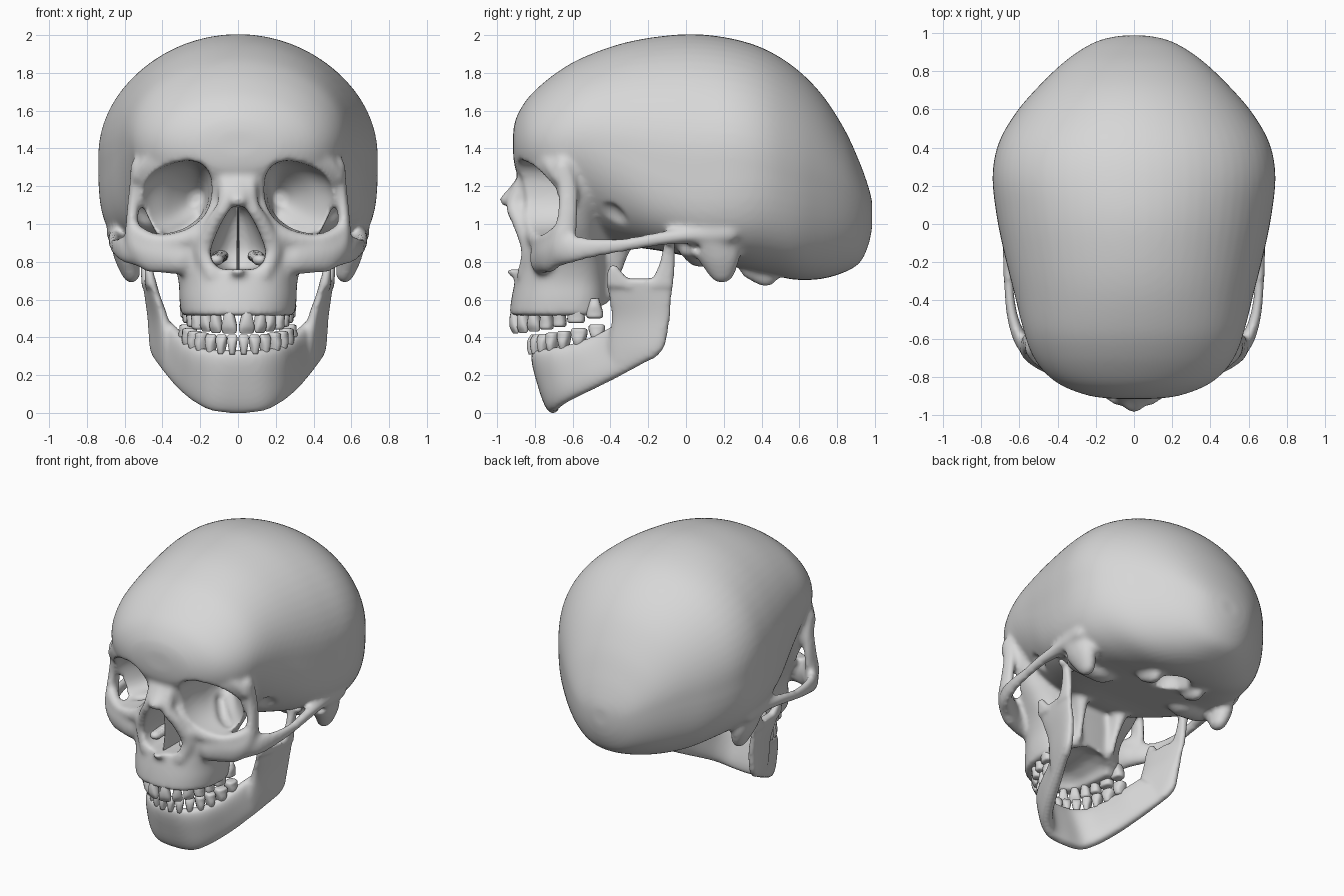
import bpy, bmesh, math
from mathutils import Vector, Matrix

cube = bpy.data.objects.get("Cube")
if cube:
    bpy.data.objects.remove(cube, do_unlink=True)

bone = bpy.data.materials.new("bone_grey")
bone.use_nodes = True
bone.diffuse_color = (0.68, 0.68, 0.68, 1)
for node in bone.node_tree.nodes:
    if node.type == 'BSDF_PRINCIPLED':
        node.inputs["Base Color"].default_value = bone.diffuse_color


# ---------- helpers ----------
def spline(keys, steps=6):
    """Resample tuples with a Catmull-Rom curve."""
    out, last = [], len(keys) - 1
    for i in range(last):
        quad = (keys[max(i - 1, 0)], keys[i], keys[i + 1], keys[min(i + 2, last)])
        for k in range(steps):
            t = k / steps
            out.append(tuple(
                b + 0.5 * t * (c - a + t * (2 * a - 5 * b + 4 * c - d + t * (3 * (b - c) + d - a)))
                for a, b, c, d in zip(*quad)))
    return out + [tuple(keys[-1])]


def power(value, n):
    return math.copysign(abs(value) ** (2 / n), value)


def ring(center, side, up, down, n_up=2, n_down=2, count=64):
    """Superellipse outline with different upper and lower halves."""
    points = []
    for k in range(count):
        angle = math.tau * k / count
        c, s = math.cos(angle), math.sin(angle)
        n = n_up if s > 0 else n_down
        points.append(center + side * power(c, n) + (up if s > 0 else down) * abs(power(s, n)))
    return points


def loft(bm, rings):
    loops = [[bm.verts.new(p) for p in points] for points in rings]
    for a, b in zip(loops, loops[1:]):
        for k in range(len(a)):
            j = (k + 1) % len(a)
            bm.faces.new((a[k], a[j], b[j], b[k]))
    bm.faces.new(loops[0])
    bm.faces.new(loops[-1])


def sides(keys):
    return (1,) if all(key[0] == 0 for key in keys) else (1, -1)


def chain(bm, *keys):
    """Rounded strand of ellipsoids (x, y, z, rx, ry, rz), mirrored."""
    for s in sides(keys):
        for x, y, z, *radii in spline(keys, 8):
            place = Matrix.Translation((s * x, y, z)) @ Matrix.Diagonal((*radii, 1))
            bmesh.ops.create_icosphere(bm, subdivisions=2, radius=1, matrix=place)


def stack(bm, keys, middle, n=2.3):
    """Horizontal outlines (z, half width, front y, back y)."""
    rings = []
    for z, half, front, back in spline(keys):
        rings.append(ring(Vector((0, middle, z)), Vector((half, 0, 0)),
                          Vector((0, back - middle, 0)), Vector((0, front - middle, 0)), n + .4, n))
    loft(bm, rings)


def ribbon(bm, keys, mirror=True):
    """Plate between two edge curves: (edge a xyz, edge b xyz, half thickness)."""
    for s in (1, -1) if mirror else (1,):
        path = [(Vector((s * k[0], k[1], k[2])), Vector((s * k[3], k[4], k[5])), k[6])
                for k in spline(keys)]
        mids = [(a + b) / 2 for a, b, _ in path]
        rings = []
        for i, (a, b, thick) in enumerate(path):
            along = mids[min(i + 1, len(mids) - 1)] - mids[max(i - 1, 0)]
            half = (a - b) / 2
            normal = half.cross(along).normalized()
            rings.append(ring(mids[i], normal * thick, half, -half, 3, 3))
        loft(bm, rings)


def finish(bm, name):
    bmesh.ops.recalc_face_normals(bm, faces=bm.faces[:])
    mesh = bpy.data.meshes.new(name)
    bm.to_mesh(mesh)
    bm.free()
    mesh.materials.append(bone)
    mesh.shade_smooth()
    obj = bpy.data.objects.new(name, mesh)
    bpy.context.scene.collection.objects.link(obj)
    return obj


def remesh(obj, size=0.015):
    mod = obj.modifiers.new("fuse", 'REMESH')
    mod.mode, mod.voxel_size, mod.use_smooth_shade = 'VOXEL', size, True


def soften(obj, repeats):
    mod = obj.modifiers.new("soften", 'SMOOTH')
    mod.factor, mod.iterations = 0.5, repeats


def bake(obj):
    graph = bpy.context.evaluated_depsgraph_get()
    mesh = bpy.data.meshes.new_from_object(obj.evaluated_get(graph))
    obj.modifiers.clear()
    obj.data = mesh
    mesh.materials.clear()
    mesh.materials.append(bone)
    mesh.shade_smooth()


# ---------- braincase: y, half width, widest z, top z, bottom z, lower roundness ----------
skull = bmesh.new()
case = [(-.915, .1, 1.43, 1.49, 1.36, 2), (-.9, .23, 1.42, 1.56, 1.28, 2),
        (-.85, .37, 1.42, 1.65, 1.2, 2), (-.78, .465, 1.42, 1.725, 1.1, 2),
        (-.68, .535, 1.43, 1.805, 1, 2), (-.55, .58, 1.45, 1.88, .95, 2),
        (-.35, .63, 1.42, 1.953, .89, 2.6), (-.15, .68, 1.38, 1.992, .86, 3.6),
        (.05, .72, 1.36, 2.005, .82, 4), (.25, .74, 1.36, 1.98, .78, 3.6),
        (.42, .71, 1.33, 1.925, .735, 3), (.58, .62, 1.28, 1.825, .705, 2.8),
        (.72, .5, 1.24, 1.685, .71, 2.6), (.84, .375, 1.18, 1.5, .745, 2.4),
        (.92, .265, 1.12, 1.325, .795, 2.2), (.965, .17, 1.08, 1.2, .885, 2), (.986, .07, 1.06, 1.12, .98, 2)]
loft(skull, [ring(Vector((0, y, mid)), Vector((w, 0, 0)), Vector((0, 0, top - mid)),
                  Vector((0, 0, low - mid)), 2, n) for y, w, mid, top, low, n in spline(case, 5)])

# upper jaw and middle face
stack(skull, [(.515, .3, -.935, -.42), (.6, .31, -.925, -.41), (.7, .315, -.905, -.41),
              (.8, .345, -.88, -.41), (.9, .4, -.87, -.42), (1, .46, -.86, -.42),
              (1.15, .52, -.85, -.4), (1.3, .53, -.885, -.36), (1.4, .5, -.89, -.36)], -.615)
# brow, lower orbit rim, cheekbone with its upright, and cheek arch
chain(skull, (.04, -.85, 1.34, .05, .05, .05), (.2, -.845, 1.37, .05, .05, .05),
      (.35, -.785, 1.36, .05, .045, .045), (.47, -.72, 1.32, .04, .045, .045),
      (.535, -.665, 1.25, .03, .05, .04))
chain(skull, (.2, -.82, .94, .04, .04, .04), (.33, -.78, .91, .045, .04, .045),
      (.46, -.73, .92, .04, .04, .04), (.55, -.66, .96, .04, .05, .05))
chain(skull, (.3, -.77, .82, .08, .06, .09), (.4, -.745, .84, .07, .055, .105),
      (.48, -.71, .85, .06, .055, .105), (.555, -.655, .9, .04, .065, .08),
      (.56, -.63, 1.03, .034, .06, .05), (.548, -.625, 1.17, .032, .055, .05),
      (.54, -.65, 1.3, .03, .05, .05))
chain(skull, (.52, -.68, .855, .045, .06, .085), (.595, -.6, .865, .036, .05, .075),
      (.637, -.48, .875, .03, .04, .055), (.655, -.32, .89, .029, .04, .04),
      (.655, -.15, .92, .036, .04, .04), (.64, .02, .94, .05, .05, .045), (.66, .22, .95, .04, .06, .05))
# nose bridge, its side walls and the spine below it
chain(skull, (0, -.82, 1.3, .08, .045, .05), (0, -.855, 1.22, .075, .05, .05),
      (0, -.9, 1.16, .075, .05, .05), (0, -.94, 1.125, .06, .05, .038))
chain(skull, (.06, -.85, 1.24, .05, .045, .04), (.07, -.905, 1.1, .042, .05, .05),
      (.13, -.875, 1, .045, .045, .04), (.18, -.835, .86, .05, .04, .05), (.13, -.85, .73, .05, .05, .04))
chain(skull, (0, -.84, .73, .06, .06, .045), (0, -.91, .75, .04, .045, .03))
# mastoids, rear condyles and winged plates under the base
chain(skull, (.61, .12, .95, .08, .13, .08), (.59, .17, .84, .07, .12, .08), (.565, .19, .74, .05, .07, .055))
chain(skull, (.5, .04, .86, .1, .08, .05), (.35, .08, .82, .1, .08, .05))
chain(skull, (.19, .36, .76, .05, .08, .06), (.18, .42, .72, .045, .07, .055))
chain(skull, (.14, -.42, .63, .03, .05, .04), (.15, -.39, .76, .03, .06, .05), (.17, -.35, .92, .06, .08, .05))
skull = finish(skull, "cranium_and_upper_face")

# ---------- openings ----------
holes = bmesh.new()
orbit = [(-1.02, .355, .215, .19), (-.82, .338, .2, .187), (-.66, .326, .175, .17),
         (-.54, .27, .11, .12), (-.42, .22, .04, .04)]
for s in (1, -1):
    loft(holes, [ring(Vector((s * x, y, 1.136)), Vector((w, 0, s * -.25 * w)), Vector((0, 0, h)),
                      Vector((0, 0, -h)), 2.4, 2.4) for y, x, w, h in spline(orbit)])
stack(holes, [(.76, .09, -1.1, -.62), (.8, .135, -1.1, -.6), (.86, .145, -1.1, -.58),
              (.96, .11, -1.1, -.6), (1.05, .065, -1.1, -.64), (1.095, .03, -1.1, -.7)], -.84, 2)
# orbit fissure, temple hollow, ear canal
chain(holes, (.21, -.5, 1.05, .03, .04, .03), (.29, -.58, .985, .035, .05, .03), (.37, -.64, .965, .03, .04, .025))
chain(holes, (.515, -.44, .82, .085, .12, .16), (.525, -.42, .98, .08, .12, .14))
chain(holes, (.74, .05, .87, .06, .03, .03), (.64, .05, .87, .06, .03, .03))
# palate, rise behind the last molars, spinal opening
chain(holes, (0, -.72, .5, .18, .16, .11), (0, -.52, .5, .2, .18, .13))
chain(holes, (.1, -.4, .45, .25, .13, .13), (.3, -.4, .45, .15, .13, .13))
chain(holes, (0, .38, .7, .12, .15, .1), (0, .37, .82, .11, .14, .1))
holes = finish(holes, "opening_cutter")
holes.hide_render = True
remesh(holes, 0.0137)

remesh(skull)
cut = skull.modifiers.new("openings", 'BOOLEAN')
cut.operation, cut.solver, cut.object = 'DIFFERENCE', 'EXACT', holes
remesh(skull, 0.0145)
soften(skull, 8)
bake(skull)
bpy.data.objects.remove(holes, do_unlink=True)

# septum and side shells inside the nose
septum = bmesh.new()
ribbon(septum, [(0, -.86, .755, 0, -.55, .74, .008), (0, -.84, .9, 0, -.55, .9, .007),
                (0, -.86, 1.09, 0, -.55, 1.09, .007)], mirror=False)
finish(septum, "nasal_septum")
shells = bmesh.new()
chain(shells, (.115, -.77, .81, .04, .05, .03), (.1, -.6, .83, .05, .05, .035))
finish(shells, "nasal_shells")

# ---------- lower jaw ----------
jaw = bmesh.new()
half_body = [(.11, -.78, .335, .13, -.69, .012, .045), (.2, -.71, .345, .215, -.63, .055, .046),
             (.255, -.59, .37, .29, -.51, .115, .045), (.3, -.46, .42, .36, -.36, .19, .042),
             (.36, -.36, .48, .425, -.2, .275, .036)]
flipped = [(-k[0], k[1], k[2], -k[3], *k[4:]) for k in reversed(half_body)]
ribbon(jaw, flipped + [(0, -.795, .335, 0, -.695, 0, .045)] + half_body, mirror=False)
ribbon(jaw, [(.36, -.4, .27, .43, -.17, .285, .03), (.36, -.41, .35, .45, -.115, .35, .036),
             (.39, -.395, .5, .46, -.085, .5, .034), (.43, -.41, .62, .478, -.075, .62, .028),
             (.455, -.425, .71, .49, -.065, .71, .026)])
ribbon(jaw, [(.455, -.425, .67, .475, -.27, .67, .026), (.465, -.42, .73, .475, -.325, .73, .024),
             (.475, -.405, .785, .475, -.37, .785, .022)])
ribbon(jaw, [(.482, -.2, .67, .487, -.065, .67, .026), (.49, -.145, .78, .49, -.06, .78, .026),
             (.5, -.12, .88, .5, -.06, .88, .03), (.5, -.115, .92, .5, -.06, .92, .04)])
chain(jaw, (.46, -.085, .9, .035, .032, .03), (.54, -.085, .91, .035, .032, .03))
jaw = finish(jaw, "lower_jaw")
remesh(jaw, 0.0125)
soften(jaw, 10)
bake(jaw)


# ---------- teeth ----------
def tooth(bm, place, along, width, depth, base, tip, blunt):
    outward = Vector((along.y, -along.x, 0))
    rings = []
    for t, w, d in spline([(0, .5, .7), (.35, .75, 1), (.7, 1, .9), (.93, .95, blunt), (1, .7, blunt * .6)], 3):
        center = Vector((place.x, place.y, base + (tip - base) * t))
        rings.append(ring(center, along * width * w, outward * depth * d, -outward * depth * d, 2.8, 2.8, 12))
    loft(bm, rings)


def tooth_row(name, wide, deep, middle, widths, base, tip):
    """Teeth set along half an ellipse; base and tip heights run front to back."""
    bm = bmesh.new()
    curve = [Vector((wide * math.sin(t * math.pi / 800), middle - deep * math.cos(t * math.pi / 800), 0))
             for t in range(401)]
    total = sum((b - a).length for a, b in zip(curve, curve[1:]))
    scale, start = total / sum(widths), 0
    for i, width in enumerate(widths):
        target, travelled, k = (start + width / 2) * scale, 0, 0
        while travelled < target and k < 399:
            travelled += (curve[k + 1] - curve[k]).length
            k += 1
        start += width
        back = ((curve[k].y - middle + deep) / deep) ** 1.5
        along = (curve[k + 1] - curve[k]).normalized()
        low, high = (h[0] + (h[1] - h[0]) * back for h in (base, tip))
        depth, blunt = (.03, .4) if i < 3 else (.042, .85)
        for s in (1, -1):
            tooth(bm, Vector((s * curve[k].x, curve[k].y, 0)), Vector((along.x, s * along.y, 0)),
                  width * scale * .46, depth, low, high, blunt)
    finish(bm, name)


tooth_row("upper_teeth", .268, .475, -.435, (.08, .065, .07, .065, .065, .09, .085), (.545, .615), (.42, .515))
tooth_row("lower_teeth", .275, .39, -.425, (.055, .06, .065, .065, .07, .09, .09), (.31, .39), (.415, .48))
